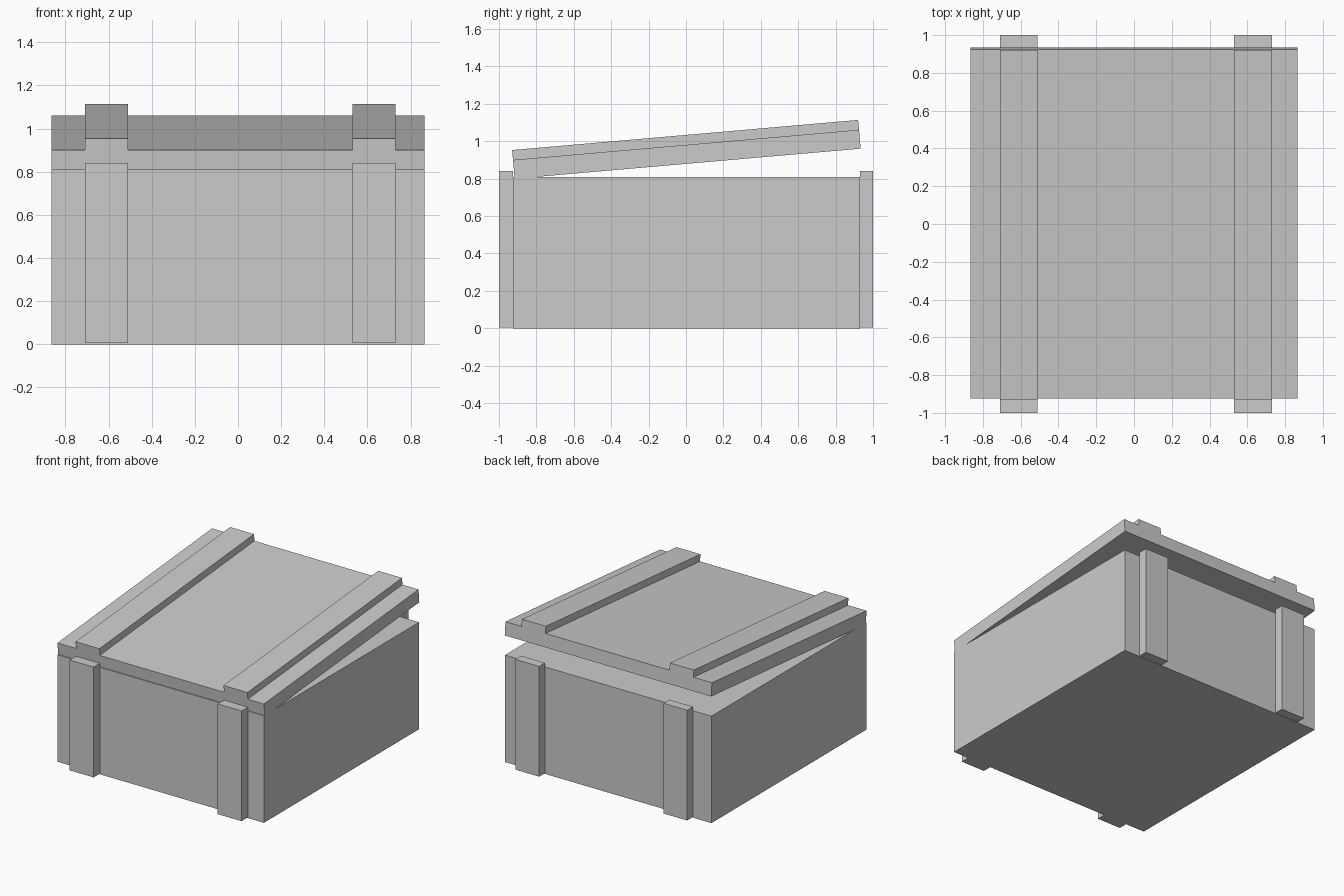
import bpy
import bmesh
from math import radians
from mathutils import Matrix, Vector

if "Cube" in bpy.data.objects:
    bpy.data.objects.remove(bpy.data.objects["Cube"])


def box(name, lo, hi, transform=None):
    """Axis-aligned box between two corners, optionally moved by a matrix."""
    lo, hi = Vector(lo), Vector(hi)
    bm = bmesh.new()
    bmesh.ops.create_cube(bm, size=1)
    bmesh.ops.scale(bm, vec=hi - lo, verts=bm.verts)
    bmesh.ops.translate(bm, vec=(lo + hi) / 2, verts=bm.verts)
    mesh = bpy.data.meshes.new(name)
    bm.to_mesh(mesh)
    bm.free()
    ob = bpy.data.objects.new(name, mesh)
    if transform:
        ob.matrix_world = transform
    bpy.context.collection.objects.link(ob)
    return ob


HALF_W = 0.865
BATTENS = {"left": (-0.71, -0.51), "right": (0.53, 0.73)}

# Crate body
box("crate_body", (-HALF_W, -0.925, 0), (HALF_W, 0.931, 0.81))

# Lid, tilted open about its front top edge
tilt = Matrix.Translation((0, -0.925, 0.90)) @ Matrix.Rotation(radians(4.97), 4, 'X')
LID_LEN = 1.857
box("lid", (-HALF_W, 0, -0.101), (HALF_W, LID_LEN, 0), tilt)

# Battens on the lid, and upright battens on the front and back
for side, (x0, x1) in BATTENS.items():
    box(f"lid_batten_{side}", (x0, 0, 0), (x1, LID_LEN, 0.053), tilt)
    box(f"front_batten_{side}", (x0, -1, 0.005), (x1, -0.925, 0.84))
    box(f"back_batten_{side}", (x0, 0.93, 0.005), (x1, 1, 0.84))
